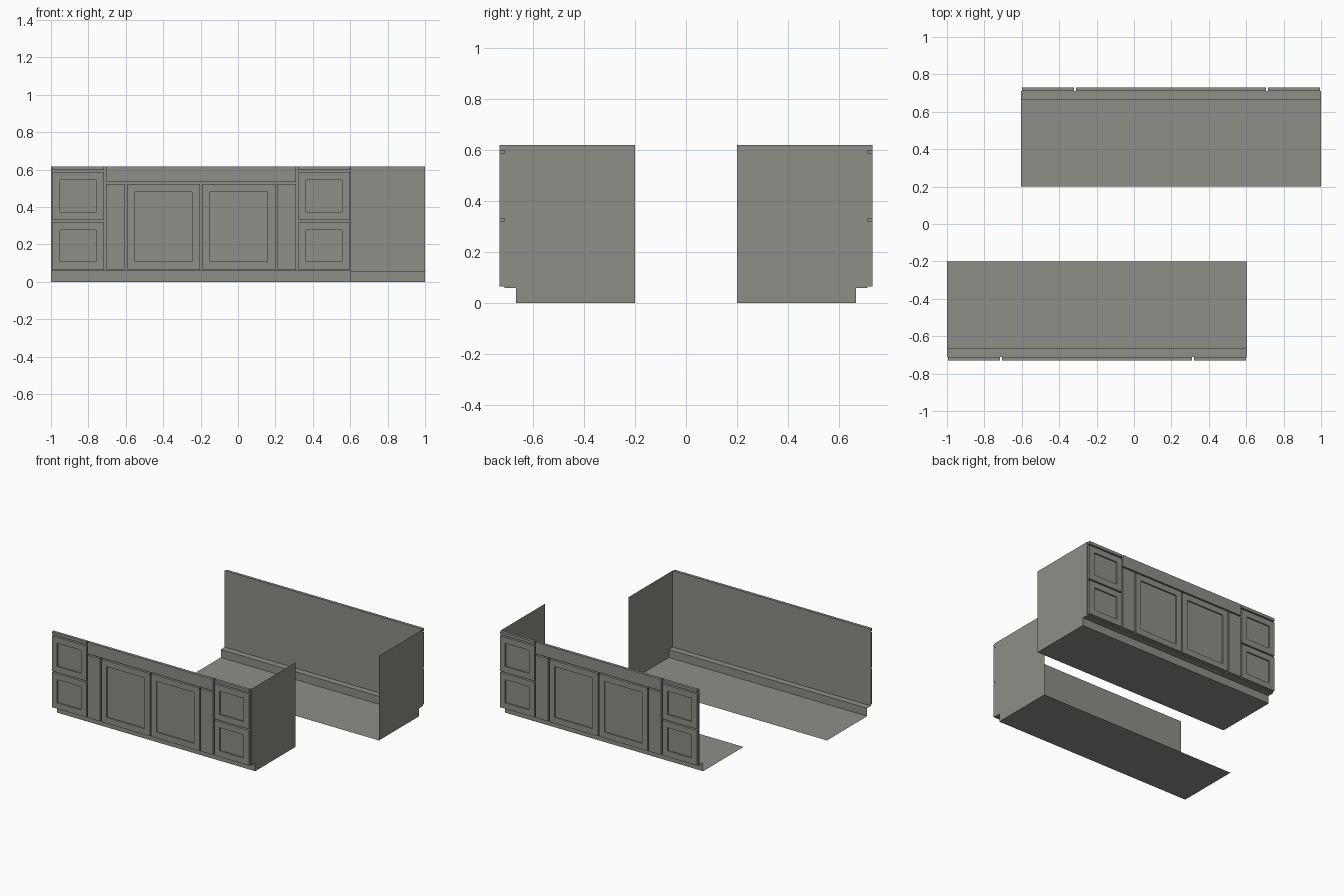
import bpy, bmesh

if "Cube" in bpy.data.objects:
    bpy.data.objects.remove(bpy.data.objects["Cube"])

grey = bpy.data.materials.new("warm_grey")
grey.diffuse_color = (0.27, 0.275, 0.245, 1)
grey.use_nodes = True
grey.node_tree.nodes["Principled BSDF"].inputs["Base Color"].default_value = grey.diffuse_color

HALF, TOP, KICK = 0.8025, 0.618, 0.058       # cabinet half width, height, toe-kick height
BACK, TOE, BODY, FRONT = 0.2, 0.665, 0.71, 0.73  # distances from the aisle centre
GAP = 0.005                                   # half a groove width


def finish(name, bm):
    bmesh.ops.recalc_face_normals(bm, faces=bm.faces)
    me = bpy.data.meshes.new(name)
    bm.to_mesh(me)
    bm.free()
    me.materials.append(grey)
    bpy.context.collection.objects.link(bpy.data.objects.new(name, me))


def carcass(name, cx, s):
    # open shell: floor, toe kick, underside and front sheet, plus right end panel
    profile = [(BACK, 0), (TOE, 0), (TOE, KICK), (BODY, KICK), (BODY, TOP)]
    bm = bmesh.new()
    left = [bm.verts.new((cx - HALF, s * y, z)) for y, z in profile]
    right = [bm.verts.new((cx + HALF, s * y, z)) for y, z in profile]
    for i in range(len(profile) - 1):
        bm.faces.new((left[i], left[i + 1], right[i + 1], right[i]))
    bm.faces.new(right + [bm.verts.new((cx + HALF, s * BACK, TOP))])
    finish(name, bm)


def plate(name, cx, s, x0, x1, z0, z1, border=0.0, depth=0.01):
    # raised front plate, optionally with a recessed centre panel
    bm = bmesh.new()

    def ring(y, b):
        return [bm.verts.new((cx + x, s * y, z)) for x, z in
                ((x0 + b, z0 + b), (x1 - b, z0 + b), (x1 - b, z1 - b), (x0 + b, z1 - b))]

    rings = [ring(BODY, 0), ring(FRONT, 0)]
    if border:
        rings += [ring(FRONT, border), ring(FRONT - depth, border)]
    for a, b in zip(rings, rings[1:]):
        for i in range(4):
            j = (i + 1) % 4
            bm.faces.new((a[i], a[j], b[j], b[i]))
    bm.faces.new(rings[-1])
    finish(name, bm)


def cabinet(label, cx, s):
    carcass(label + "_carcass", cx, s)
    outer, col, stile = HALF - GAP, 0.513, 0.402   # groove positions from the middle
    plate(label + "_centre_rail", cx, s, -col + GAP, col - GAP, 0.533, TOP)
    for m, side in ((-1, "left"), (1, "right")):
        def part(name, a, b, z0, z1, border=0.0):
            lo, hi = sorted((m * a, m * b))
            plate(f"{label}_{side}_{name}", cx, s, lo, hi, z0, z1, border)
        # drawer column
        part("top_strip", col + GAP, outer, 0.597, TOP)
        part("upper_drawer", col + GAP, outer, 0.331, 0.587, 0.043)
        part("lower_drawer", col + GAP, outer, 0.065, 0.321, 0.043)
        # filler stile and door
        part("stile", stile + GAP, col - GAP, 0.065, 0.523)
        part("door", GAP, stile - GAP, 0.065, 0.523, 0.043)


# two facing rows, staggered along x
cabinet("front_cabinet", -0.1975, -1)
cabinet("back_cabinet", 0.1975, 1)
